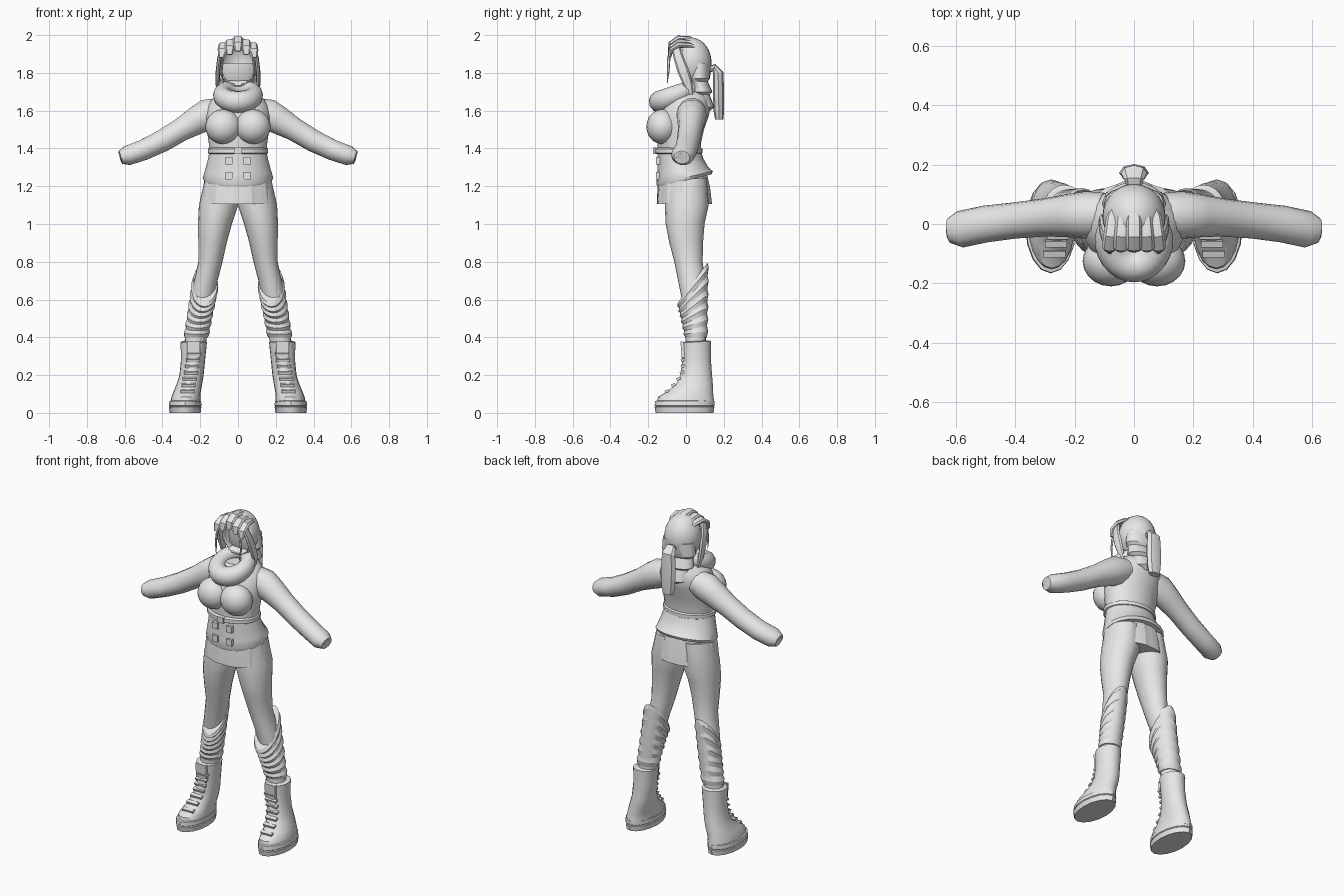
import bpy, bmesh, math
from mathutils import Vector, Matrix

GREY = bpy.data.materials.new("plain_grey")
GREY.diffuse_color = (0.8, 0.8, 0.8, 1)


def finish(name, bm, mirror=False, angle=40):
    bmesh.ops.recalc_face_normals(bm, faces=bm.faces)
    me = bpy.data.meshes.new(name)
    bm.to_mesh(me)
    bm.free()
    me.materials.append(GREY)
    ob = bpy.data.objects.new(name, me)
    bpy.context.collection.objects.link(ob)
    if mirror:
        ob.modifiers.new("mirror", 'MIRROR').use_mirror_merge = False
    bpy.ops.object.select_all(action='DESELECT')
    ob.select_set(True)
    bpy.context.view_layer.objects.active = ob
    bpy.ops.object.shade_smooth_by_angle(angle=math.radians(angle))
    return ob


def skin(bm, rings, caps=True):
    """Join rings of points with quads."""
    vs = [[bm.verts.new(p) for p in r] for r in rings]
    n = len(vs[0])
    for a, b in zip(vs, vs[1:]):
        for i in range(n):
            j = (i + 1) % n
            bm.faces.new((a[i], a[j], b[j], b[i]))
    if caps:
        bm.faces.new(vs[0])
        bm.faces.new(vs[-1])


def stack(name, rows, n=20, mirror=False, caps=True, pleat=0.0, angle=40):
    """Horizontal rings: z, centre x, half width, front y, back y, tilt."""
    rings = []
    for z, cx, rx, y0, y1, tilt in rows:
        ring = []
        for i in range(n):
            t = 2 * math.pi * i / n
            k = 1 + pleat * (i % 4) / 4
            y = math.sin(t) * (y1 - y0) / 2 * k
            ring.append((cx + rx * k * math.cos(t), (y0 + y1) / 2 + y, z + tilt * y))
        rings.append(ring)
    bm = bmesh.new()
    skin(bm, rings, caps)
    return finish(name, bm, mirror, angle)


def tube(name, path, n=10, side=(0, 1, 0), mirror=False, angle=40):
    """Sweep along points: x, y, z, radius along side, radius across."""
    pts = [Vector(p[:3]) for p in path]
    s = Vector(side)
    rings = []
    for k, p in enumerate(path):
        d = (pts[min(k + 1, len(pts) - 1)] - pts[max(k - 1, 0)]).normalized()
        u = (s - d * s.dot(d)).normalized()
        w = d.cross(u)
        rings.append([pts[k] + u * p[3] * math.cos(2 * math.pi * i / n)
                      + w * p[4] * math.sin(2 * math.pi * i / n) for i in range(n)])
    bm = bmesh.new()
    skin(bm, rings)
    return finish(name, bm, mirror, angle)


def boxes(name, items, mirror=False):
    """Boxes: centre, size, turn about x."""
    bm = bmesh.new()
    for c, size, rot in items:
        m = Matrix.Translation(c) @ Matrix.Rotation(rot, 4, 'X') @ Matrix.Diagonal((*size, 1))
        bmesh.ops.create_cube(bm, size=1, matrix=m)
    return finish(name, bm, mirror)


def ball(name, c, r, mirror=False):
    bm = bmesh.new()
    bmesh.ops.create_uvsphere(bm, u_segments=20, v_segments=12, radius=1,
                              matrix=Matrix.Translation(c) @ Matrix.Diagonal((*r, 1)))
    return finish(name, bm, mirror)


# Jacket body, from waist to neck
stack("jacket_body", [
    (1.37, 0, .150, -.150, .075, 0), (1.43, 0, .155, -.150, .080, 0),
    (1.50, 0, .165, -.155, .095, 0), (1.57, 0, .172, -.150, .120, 0),
    (1.62, 0, .165, -.130, .130, 0), (1.66, 0, .140, -.110, .125, 0),
    (1.70, 0, .090, -.080, .110, 0)], n=24)
ball("bust", (.078, -.125, 1.515), (.095, .085, .092), mirror=True)

# Flared lower jacket with slanted hem
stack("jacket_hem", [
    (1.39, 0, .150, -.150, .078, 0), (1.34, 0, .160, -.150, .092, .05),
    (1.28, 0, .176, -.152, .118, .15), (1.245, 0, .187, -.157, .142, .23),
    (1.23, 0, .180, -.150, .135, .23)], n=24)
stack("belt", [(1.370, 0, .150, -.155, .078, 0), (1.376, 0, .160, -.166, .088, 0),
               (1.398, 0, .160, -.166, .088, 0), (1.404, 0, .150, -.155, .078, 0)], n=24)
boxes("buttons", [((.048, -.148, z), (.038, .022, .038), 0) for z in (1.255, 1.335)], mirror=True)
boxes("buckle", [((0, -.166, 1.387), (.04, .016, .034), 0)])

# Pleated skirt
stack("skirt", [(1.27, 0, .168, -.138, .108, 0), (1.19, 0, .182, -.148, .125, 0),
                (1.105, 0, .192, -.152, .135, 0)], n=48, pleat=.04, angle=15)

# Legs
stack("leg", [
    (1.24, .090, .085, -.110, .110, 0), (1.10, .103, .104, -.112, .120, 0),
    (1.00, .122, .090, -.108, .098, 0), (.90, .135, .075, -.088, .090, 0),
    (.80, .146, .064, -.062, .088, 0), (.70, .170, .062, -.042, .102, 0),
    (.60, .190, .064, -.022, .110, 0), (.50, .208, .060, -.008, .105, 0),
    (.34, .230, .055, .000, .105, 0)], mirror=True)

# Slouchy leg warmers: folds that slant up towards the back
folds = []
for k in range(13):
    f = k / 12
    puff = .007 if k % 2 else 0
    folds.append((.40 + .29 * f, .222 - .05 * f, .062 + .003 * f + puff,
                  -.003 - .04 * f - puff, .110 + .004 * f + puff, 1.35 * f))
stack("leg_warmer", folds, mirror=True, angle=25)

# Boots, soles and laces
stack("boot", [
    (.05, .278, .080, -.155, .150, 0), (.085, .276, .077, -.148, .146, 0),
    (.11, .270, .073, -.105, .143, 0), (.15, .258, .068, -.055, .142, 0),
    (.20, .246, .064, -.030, .138, 0), (.28, .238, .064, -.020, .132, 0),
    (.375, .234, .070, -.022, .132, .06), (.38, .234, .060, -.010, .120, .06)], mirror=True)
stack("sole", [
    (0, .280, .082, -.160, .146, 0), (.030, .280, .086, -.166, .150, 0),
    (.034, .280, .082, -.160, .146, 0), (.038, .280, .086, -.166, .150, 0),
    (.062, .279, .084, -.164, .150, 0), (.066, .279, .074, -.150, .140, 0)], n=16, mirror=True)
laces = []
for k in range(7):
    z = .115 + .033 * k
    y = -.016 - .085 * max(0, (.235 - z) / .12) ** 1.6
    laces.append(((.268 - .006 * k, y, z), (.074, .022, .013), .35))
boxes("laces", laces, mirror=True)
boxes("boot_tongue", [((.236, -.018, .335), (.07, .016, .085), .08)], mirror=True)

# Sleeves with a recessed cuff
tube("sleeve", [
    (.10, .030, 1.600, .075, .070), (.16, .030, 1.580, .080, .085),
    (.22, .028, 1.547, .073, .076), (.30, .022, 1.500, .064, .063),
    (.40, .012, 1.440, .061, .060), (.50, .000, 1.392, .062, .056),
    (.585, -.018, 1.362, .062, .053), (.622, -.022, 1.352, .042, .036),
    (.624, -.022, 1.351, .030, .026), (.605, -.022, 1.358, .026, .022)], n=14, mirror=True)

# Thick scarf ring, low at the front
bm = bmesh.new()
scarf_m = Matrix.Translation((0, -.05, 1.685)) @ Matrix.Rotation(math.radians(23), 4, 'X')
scarf = []
for i in range(29):
    a = 2 * math.pi * i / 28
    r = .048 - .008 * math.sin(a)
    scarf.append([scarf_m @ Vector(((.084 + r * math.cos(b)) * math.cos(a),
                                    (.098 + r * math.cos(b)) * math.sin(a), r * 1.05 * math.sin(b)))
                  for b in [2 * math.pi * j / 12 for j in range(12)]])
skin(bm, scarf, caps=False)
bmesh.ops.remove_doubles(bm, verts=bm.verts, dist=.0005)
finish("scarf", bm)

# Hair cap, a shell left open at the face
bm = bmesh.new()
bmesh.ops.create_uvsphere(bm, u_segments=28, v_segments=18, radius=1,
                          matrix=Matrix.Translation((0, .025, 1.855)) @ Matrix.Diagonal((.106, .110, .132, 1)))
gap = [f for f in bm.faces if f.calc_center_median().y < -.015
       and f.calc_center_median().z < 1.925 and abs(f.calc_center_median().x) < .09]
bmesh.ops.delete(bm, geom=gap, context='FACES')
cap = finish("hair_cap", bm)
shell = cap.modifiers.new("thickness", 'SOLIDIFY')
shell.thickness = .006

# Layered hair at the nape
stack("nape_hair", [
    (1.85, 0, .100, .010, .130, 0), (1.77, 0, .108, .010, .128, 0),
    (1.755, 0, .092, .020, .115, 0), (1.70, 0, .102, .020, .140, 0),
    (1.685, 0, .080, .030, .125, 0), (1.62, 0, .076, .050, .150, 0),
    (1.60, 0, .040, .070, .130, 0)], n=16)

# Ponytail
tube("ponytail", [
    (0, .115, 1.815, .022, .018), (0, .150, 1.828, .032, .020),
    (0, .170, 1.800, .044, .028), (0, .172, 1.700, .050, .030),
    (0, .174, 1.600, .046, .028), (0, .176, 1.553, .036, .022)], n=8, side=(1, 0, 0), angle=30)

# Rolled fringe over the crown
for k, x in enumerate((-.076, -.040, 0, .040, .076)):
    drop = abs(x) * .45
    tube("fringe_lock_%d" % (k + 1), [
        (x * .75, .065, 1.960 - drop, .016, .010), (x * .9, .020, 1.980 - drop, .025, .014),
        (x, -.040, 1.982 - drop, .027, .016), (x * 1.08, -.080, 1.955 - drop, .026, .014),
        (x * 1.12, -.088, 1.915 - drop, .016, .008)], n=8, side=(1, 0, 0), angle=30)

# Locks framing the face, and thin loose strands
tube("side_lock", [
    (.078, -.055, 1.935, .022, .012), (.098, -.040, 1.880, .026, .012),
    (.106, -.015, 1.810, .030, .012), (.108, .010, 1.740, .024, .011),
    (.100, .030, 1.670, .008, .005)], n=8, mirror=True, angle=30)
tube("loose_strand", [
    (.062, -.078, 1.930, .010, .007), (.080, -.092, 1.870, .009, .006),
    (.086, -.094, 1.810, .007, .005), (.078, -.100, 1.745, .002, .002)], n=6, mirror=True)
